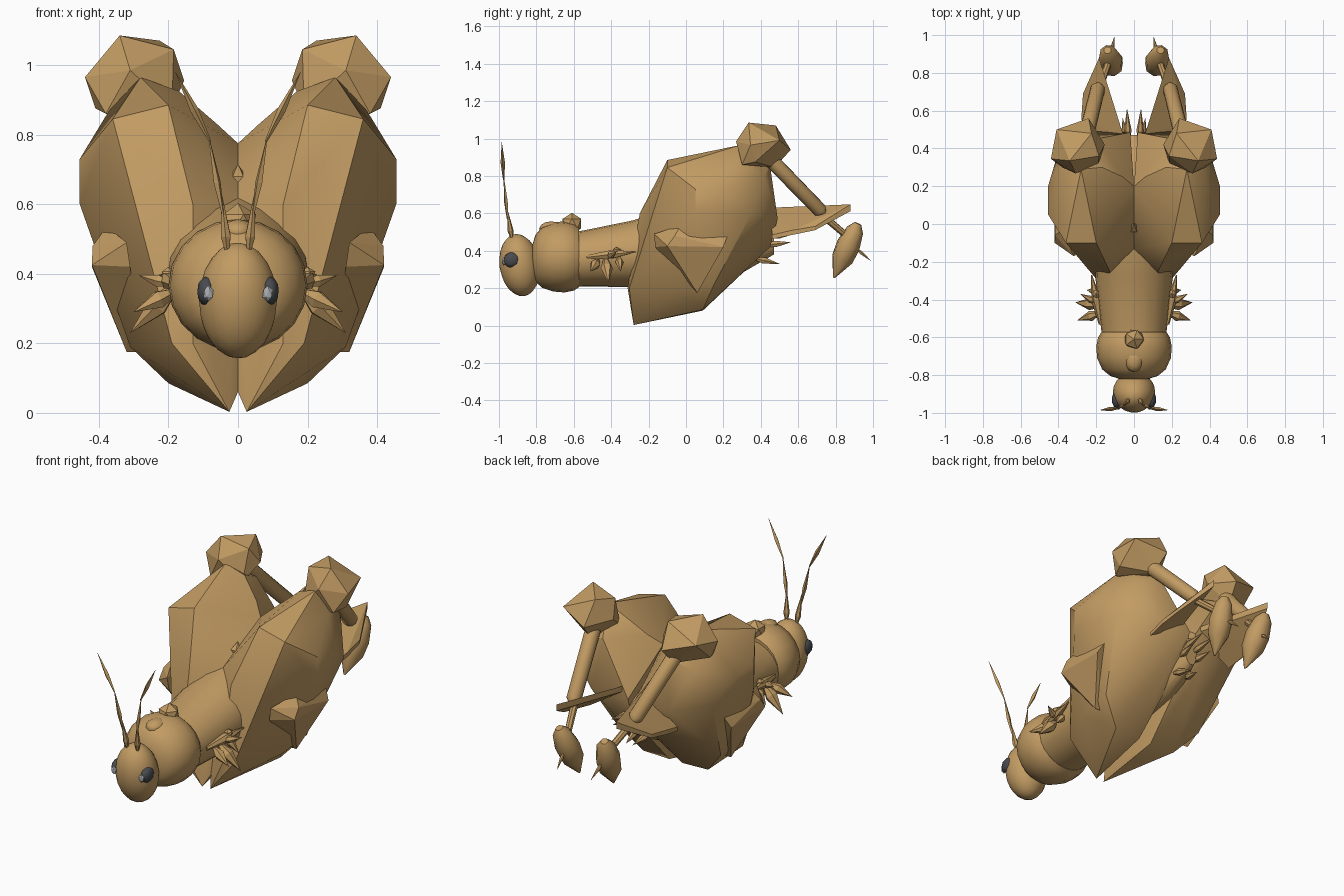
import bpy, bmesh, math
from mathutils import Vector


def material(name, rgb):
    m = bpy.data.materials.new(name)
    m.diffuse_color = (*rgb, 1)
    return m


TAN = material("tan_shell", (0.54, 0.33, 0.125))
DARK = material("dark_eye", (0.065, 0.07, 0.078))
GREY = material("grey_pupil", (0.40, 0.41, 0.43))


def finish(name, bm, mat=TAN, smooth=None):
    bmesh.ops.recalc_face_normals(bm, faces=bm.faces)
    me = bpy.data.meshes.new(name)
    bm.to_mesh(me)
    bm.free()
    me.materials.append(mat)
    ob = bpy.data.objects.new(name, me)
    bpy.context.collection.objects.link(ob)
    if smooth:
        bpy.ops.object.select_all(action='DESELECT')
        ob.select_set(True)
        bpy.context.view_layer.objects.active = ob
        bpy.ops.object.shade_smooth_by_angle(angle=math.radians(smooth))
    return ob


def ball(name, c, r, mat=TAN, sub=1, smooth=None, tilt=0):
    bm = bmesh.new()
    bmesh.ops.create_icosphere(bm, subdivisions=sub, radius=1)
    bmesh.ops.scale(bm, vec=r, verts=bm.verts)
    ob = finish(name, bm, mat, smooth)
    ob.location = c
    ob.rotation_euler.x = tilt
    return ob


def hull(name, pts, s=1, smooth=None):
    bm = bmesh.new()
    for x, y, z in pts:
        bm.verts.new((s * x, y, z))
    res = bmesh.ops.convex_hull(bm, input=bm.verts)
    junk = [v for v in res["geom_interior"] if isinstance(v, bmesh.types.BMVert)]
    bmesh.ops.delete(bm, geom=junk, context='VERTS')
    return finish(name, bm, TAN, smooth)


def skin(name, rings, smooth):
    """Join rings of points into a closed tube."""
    bm = bmesh.new()
    rings = [[bm.verts.new(p) for p in ring] for ring in rings]
    n = len(rings[0])
    for lo, hi in zip(rings, rings[1:]):
        for k in range(n):
            j = (k + 1) % n
            bm.faces.new((lo[k], lo[j], hi[j], hi[k]))
    bm.faces.new(rings[0])
    bm.faces.new(rings[-1])
    return finish(name, bm, TAN, smooth)


def loft(name, sections, n=20, smooth=40):
    """Oval tube along y; sections list (y, centre z, x radius, z radius)."""
    return skin(name, [[(rx * math.cos(k * math.tau / n), y, zc + rz * math.sin(k * math.tau / n))
                        for k in range(n)] for y, zc, rx, rz in sections], smooth)


def limb(name, a, b, profile, s=1, sides=6, smooth=None):
    """Round bar from a to b; profile lists (fraction along, radius)."""
    a, b = Vector((s * a[0], *a[1:])), Vector((s * b[0], *b[1:]))
    q = (b - a).to_track_quat('Z', 'Y')
    rings = []
    for t, r in profile:
        r = max(r, 0.0005)
        rings.append([a.lerp(b, t) + q @ Vector((r * math.cos(k * math.tau / sides),
                                                 r * math.sin(k * math.tau / sides), 0))
                      for k in range(sides)])
    return skin(name, rings, smooth)


def spindle(r, at=0.4):
    return [(0, r * 0.3), (at, r), (1, 0)]


# Head and collar
ball("head", (0, -0.89, 0.323), (0.112, 0.107, 0.168), sub=3, smooth=40, tilt=0.15)
loft("collar", [(-0.822, 0.36, 0.07, 0.07), (-0.805, 0.36, 0.125, 0.125),
                (-0.77, 0.365, 0.168, 0.163), (-0.71, 0.367, 0.195, 0.185),
                (-0.65, 0.367, 0.20, 0.19), (-0.60, 0.367, 0.19, 0.18),
                (-0.572, 0.365, 0.172, 0.16)])
ball("collar_bump", (0, -0.61, 0.545), (0.058, 0.058, 0.058))
ball("collar_crest", (0, -0.72, 0.52), (0.05, 0.065, 0.037), sub=2, smooth=40)

# Body tube running back between the haunches
loft("body", [(-0.62, 0.355, 0.165, 0.145), (-0.55, 0.358, 0.175, 0.15),
              (-0.28, 0.385, 0.205, 0.178), (0, 0.43, 0.20, 0.235),
              (0.28, 0.46, 0.12, 0.19), (0.47, 0.46, 0.04, 0.08)])
limb("back_thorn", (0, -0.03, 0.64), (0, 0.0, 0.715), spindle(0.03))

HAUNCH = [(0.025, -0.28, 0.003), (0.13, -0.312, 0.20), (0.19, -0.303, 0.20),
          (0.13, -0.275, 0.45), (0.13, -0.247, 0.60), (0.36, -0.10, 0.845),
          (0.20, -0.10, 0.885), (0.28, 0.29, 0.965), (0.37, 0.27, 0.87),
          (0.455, 0.05, 0.60), (0.455, 0.05, 0.73), (0.455, 0.20, 0.72),
          (0.41, 0.35, 0.60), (0.34, 0.42, 0.80), (0.20, 0.09, 0.085),
          (0.31, -0.06, 0.19), (0.32, 0.15, 0.22), (0, -0.13, 0.62),
          (0, 0.20, 0.775), (0.06, 0.25, 0.83), (0.17, 0.30, 0.925),
          (0.20, 0.45, 0.85), (0.02, 0.485, 0.57), (0.24, 0.49, 0.57),
          (0.10, 0.45, 0.42), (0.02, 0.44, 0.44), (0, -0.24, 0.06), (0.04, 0.09, 0.08)]
HIP = [(0.32, -0.17, 0.49), (0.31, -0.165, 0.42), (0.378, -0.03, 0.535),
       (0.42, -0.10, 0.425), (0.418, -0.06, 0.48), (0.42, 0.20, 0.42),
       (0.39, 0.22, 0.475), (0.32, 0.06, 0.175), (0.275, 0.06, 0.175)]
KNEE = [(0.34, 0.335, 1.085), (0.225, 0.48, 1.07), (0.185, 0.36, 1.045),
        (0.155, 0.42, 0.955), (0.44, 0.345, 0.965), (0.41, 0.50, 0.99),
        (0.31, 0.268, 0.985), (0.41, 0.37, 0.875), (0.24, 0.56, 0.94),
        (0.26, 0.475, 0.845), (0.38, 0.30, 0.86), (0.19, 0.31, 0.875)]
PLATE = [(0.05, 0.45, 0.63), (0.05, 0.45, 0.60), (0.185, 0.88, 0.648),
         (0.185, 0.88, 0.612), (0.27, 0.69, 0.53), (0.27, 0.69, 0.51),
         (0.278, 0.57, 0.51), (0.278, 0.57, 0.485), (0.27, 0.46, 0.485),
         (0.27, 0.46, 0.462)]
TAIL = [((0.03, 0.42, 0.47), (0.037, 0.61, 0.50)), ((0.04, 0.42, 0.43), (0.06, 0.56, 0.445)),
        ((0.04, 0.36, 0.36), (0.02, 0.50, 0.33))]
LEGS = [((0.18, -0.43, 0.36), (0.31, -0.415, 0.23), 0.033),
        ((0.18, -0.47, 0.35), (0.30, -0.51, 0.29), 0.028),
        ((0.18, -0.36, 0.37), (0.25, -0.35, 0.29), 0.022),
        ((0.19, -0.42, 0.37), (0.285, -0.37, 0.395), 0.02)]

for s, side in ((1, "right"), (-1, "left")):
    # Eyes and feelers
    ball("eye_" + side, (s * 0.09, -0.93, 0.35), (0.028, 0.046, 0.043), DARK, 2, 40)
    ball("pupil_" + side, (s * 0.085, -0.974, 0.343), (0.016, 0.010, 0.023), GREY)
    limb("feeler_base_" + side, (0.03, -0.93, 0.455), (0.047, -0.957, 0.63),
         spindle(0.016, 0.3), s)
    limb("feeler_middle_" + side, (0.043, -0.955, 0.57), (0.085, -0.975, 0.80),
         spindle(0.011), s, 4)
    limb("feeler_tip_" + side, (0.08, -0.975, 0.78), (0.18, -0.985, 0.98),
         spindle(0.012, 0.45), s, 4)

    # Haunch, hip and knee
    hull("haunch_" + side, HAUNCH, s, 32)
    hull("hip_" + side, HIP, s)
    hull("knee_" + side, KNEE, s)

    # Lower hind leg, foot and claw
    limb("shin_" + side, (0.26, 0.44, 0.90), (0.187, 0.735, 0.597),
         [(0, 0.041), (0.94, 0.039), (1, 0.02)], s, 12, 40)
    limb("ankle_" + side, (0.19, 0.70, 0.615), (0.13, 0.87, 0.47),
         [(0, 0.02), (1, 0.018)], s, 8, 40)
    limb("foot_" + side, (0.14, 0.92, 0.545), (0.105, 0.79, 0.255),
         [(0, 0.02), (0.12, 0.048), (0.4, 0.066), (0.65, 0.06), (1, 0.005)], s, 8, 50)
    limb("claw_" + side, (0.12, 0.90, 0.42), (0.105, 0.99, 0.345), spindle(0.010), s)
    hull("tail_plate_" + side, PLATE, s)

    # Tail spikes
    for i, (a, b) in enumerate(TAIL):
        limb("tail_spike_%d_%s" % (i + 1, side), a, b, spindle(0.02), s)

    # Small front legs: side bar, joint and spikes
    limb("leg_bar_" + side, (0.175, -0.53, 0.365), (0.225, -0.27, 0.395),
         [(0, 0.012), (0.5, 0.026), (1, 0.003)], s)
    for i, (a, b, r) in enumerate(LEGS):
        limb("front_leg_%d_%s" % (i + 1, side), a, b, spindle(r), s)
    ball("leg_joint_" + side, (s * 0.20, -0.37, 0.395), (0.025, 0.025, 0.025))
